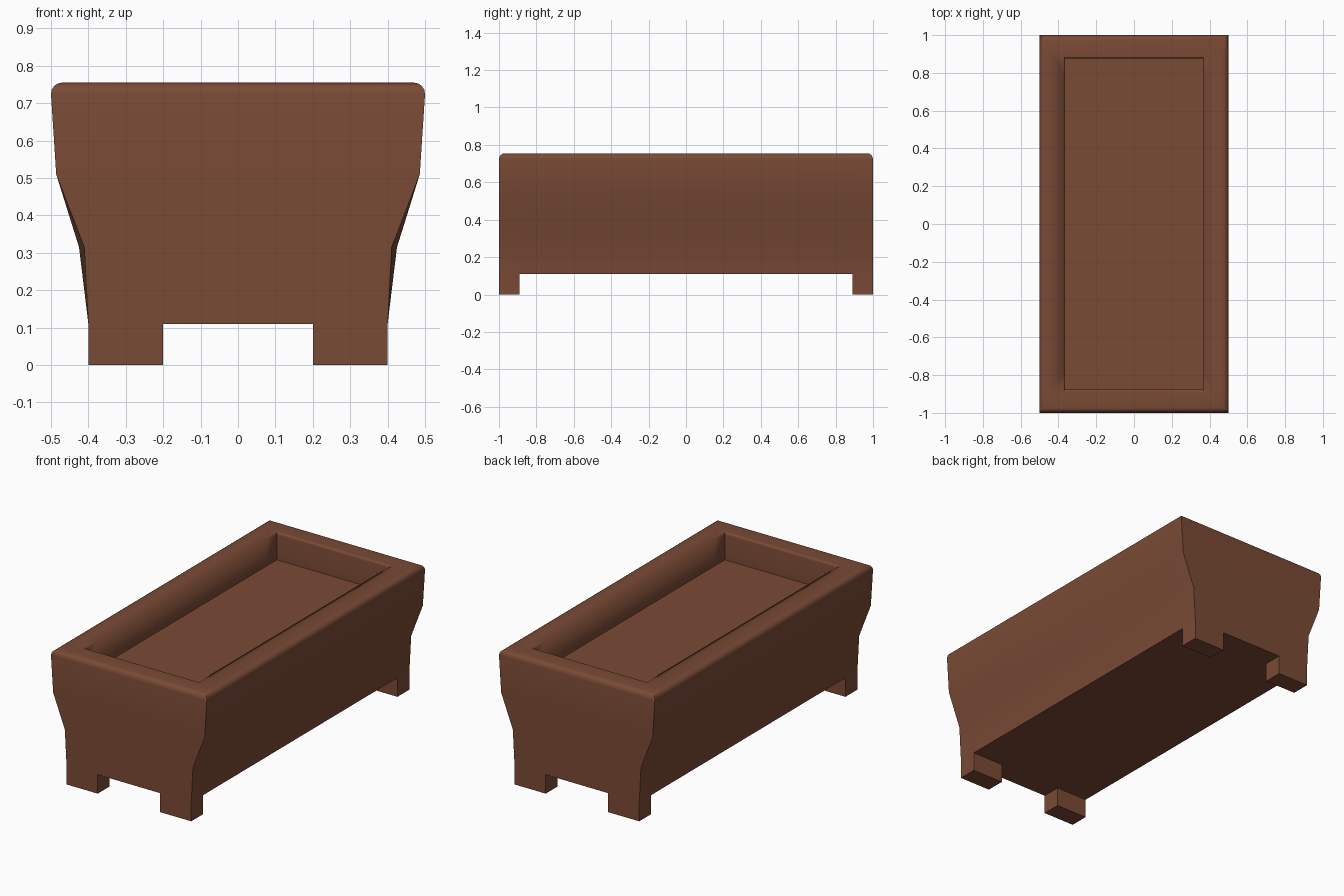
import bpy
import bmesh

old = bpy.data.objects.get("Cube")
if old:
    bpy.data.objects.remove(old, do_unlink=True)

# Material
wood = bpy.data.materials.new("brown_wood")
wood.use_nodes = True
brown = (0.195, 0.069, 0.036, 1)
wood.diffuse_color = brown
wood.node_tree.nodes["Principled BSDF"].inputs["Base Color"].default_value = brown

LEG_H, LEG_Y, LEG_X = 0.11, 0.89, 0.2


def box(name, half_x, half_y, z0, z1):
    bpy.ops.mesh.primitive_cube_add(size=1, location=(0, 0, (z0 + z1) / 2))
    ob = bpy.context.object
    ob.name = name
    ob.scale = (half_x * 2, half_y * 2, z1 - z0)
    ob.hide_render = True
    return ob


# Planter body: rings of (half width at ends, half width inside, half length, z),
# running up the flared outside, over the rim and down into the tray
rings = [
    (0.40, 0.40, 1.00, 0.0),
    (0.40, 0.40, 1.00, LEG_H),
    (0.411, 0.425, 1.00, 0.315),
    (0.486, 0.486, 1.00, 0.51),
    (0.502, 0.502, 1.00, 0.755),
    (0.365, 0.365, 0.877, 0.755),
    (0.365, 0.365, 0.877, 0.595),
]
bm = bmesh.new()
loops = []
for end, mid, y, z in rings:
    ym = y * LEG_Y
    side = [(end, -y), (mid, -ym), (mid, ym), (end, y)]
    outline = side + [(-px, -py) for px, py in side]
    loops.append([bm.verts.new((px, py, z)) for px, py in outline])
for low, high in zip(loops, loops[1:]):
    n = len(low)
    for i in range(n):
        j = (i + 1) % n
        bm.faces.new((low[i], low[j], high[j], high[i]))
bm.faces.new(loops[0][::-1])
bm.faces.new(loops[-1])


# Rounded outer and inner rim edges
def round_ring(loop, offset):
    edges = [bm.edges.get((a, b)) for a, b in zip(loop, loop[1:] + loop[:1])]
    bmesh.ops.bevel(bm, geom=edges, offset=offset, segments=4, profile=0.5,
                    affect='EDGES', clamp_overlap=False)


outer, inner = loops[4], loops[5]
round_ring(inner, 0.014)
round_ring(outer, 0.032)
bmesh.ops.recalc_face_normals(bm, faces=bm.faces)
mesh = bpy.data.meshes.new("planter_body")
bm.to_mesh(mesh)
bm.free()
body = bpy.data.objects.new("planter_body", mesh)
bpy.context.collection.objects.link(body)
mesh.materials.append(wood)

# Cut the openings between the four feet
cutters = [box("foot_gap_lengthwise", LEG_X, 1.2, -0.2, LEG_H),
           box("foot_gap_crosswise", 0.6, LEG_Y, -0.2, LEG_H)]
bpy.ops.object.select_all(action='DESELECT')
bpy.context.view_layer.objects.active = body
body.select_set(True)
for cutter in cutters:
    mod = body.modifiers.new(cutter.name, 'BOOLEAN')
    mod.operation = 'DIFFERENCE'
    mod.solver = 'EXACT'
    mod.object = cutter
    bpy.ops.object.modifier_apply(modifier=mod.name)
    bpy.data.objects.remove(cutter, do_unlink=True)

bpy.ops.object.shade_smooth_by_angle(angle=0.6)
